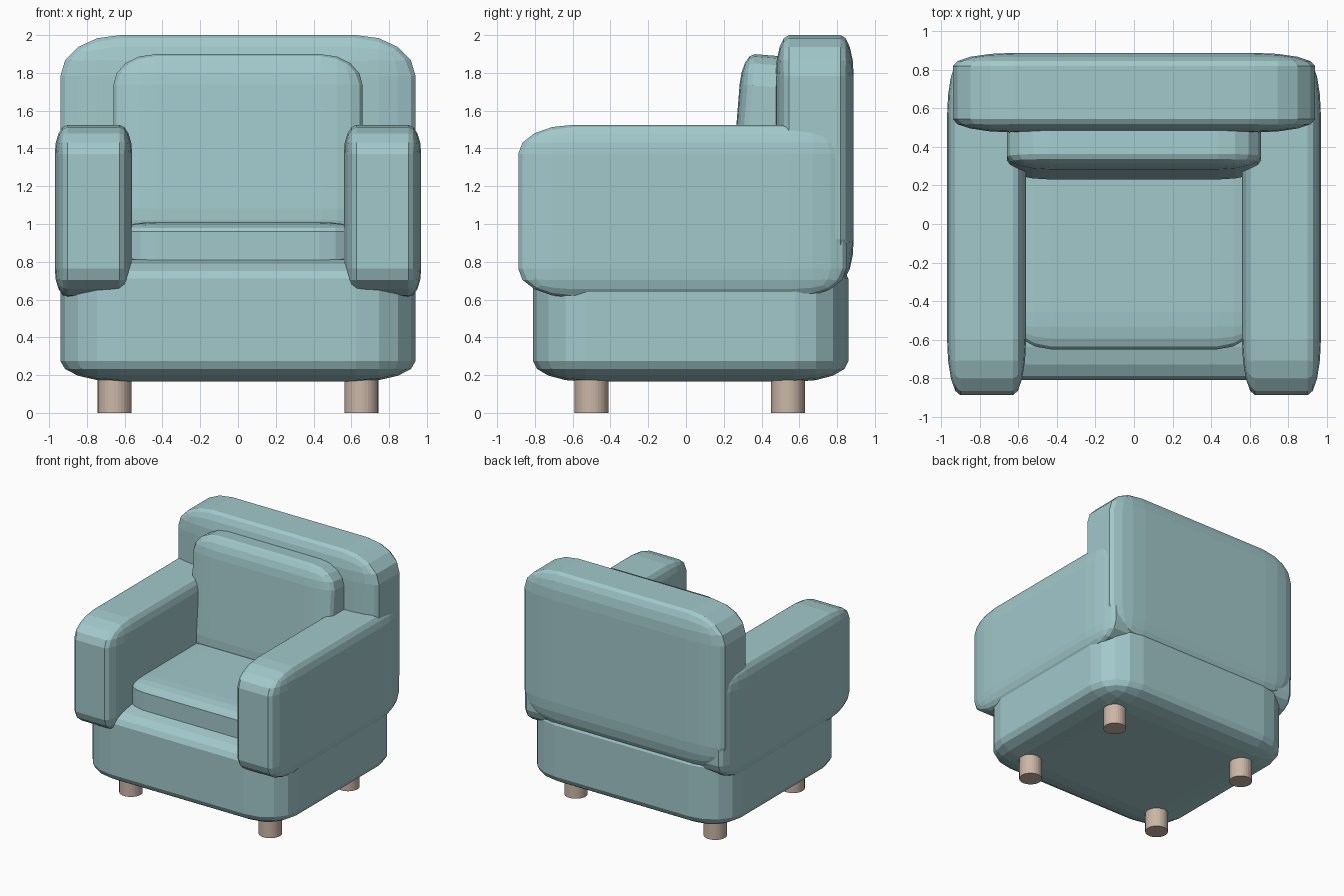
import bpy, bmesh
from mathutils import Matrix, Vector

if "Cube" in bpy.data.objects:
    bpy.data.objects.remove(bpy.data.objects["Cube"])


def material(name, color):
    m = bpy.data.materials.new(name)
    m.diffuse_color = color
    m.use_nodes = True
    m.node_tree.nodes["Principled BSDF"].inputs["Base Color"].default_value = m.diffuse_color
    return m


fabric = material("teal_fabric", (0.36, 0.58, 0.60, 1))
wood = material("wood", (0.60, 0.47, 0.39, 1))


def finish(name, bm, mat):
    bmesh.ops.recalc_face_normals(bm, faces=bm.faces)
    me = bpy.data.meshes.new(name)
    bm.to_mesh(me)
    bm.free()
    me.materials.append(mat)
    ob = bpy.data.objects.new(name, me)
    bpy.context.collection.objects.link(ob)
    return ob


def padded_block(name, x, y, z, tilt=0.0):
    """Bevelled cube stretched to the given (min, max) ranges, so its rounding stretches too."""
    bm = bmesh.new()
    bmesh.ops.create_cube(bm, size=2)
    bmesh.ops.bevel(bm, geom=bm.edges[:], offset=0.335, segments=4,
                    profile=0.5, affect='EDGES', clamp_overlap=True)
    half = Vector([(r[1] - r[0]) / 2 for r in (x, y, z)])
    bmesh.ops.scale(bm, vec=half, verts=bm.verts)
    ob = finish(name, bm, fabric)
    ob.location = [(r[0] + r[1]) / 2 for r in (x, y, z)]
    ob.rotation_euler.x = tilt
    return ob


# Upholstered body
padded_block("base", (-0.94, 0.94), (-0.81, 0.86), (0.165, 0.82))
padded_block("backrest", (-0.94, 0.94), (0.475, 0.888), (0.70, 2.0))
padded_block("left_arm", (-0.97, -0.56), (-0.888, 0.85), (0.61, 1.525))
padded_block("right_arm", (0.56, 0.97), (-0.888, 0.85), (0.61, 1.525))

# Loose cushions
padded_block("seat_cushion", (-0.65, 0.65), (-0.65, 0.50), (0.71, 1.01))
padded_block("back_cushion", (-0.66, 0.66), (0.257, 0.657), (0.90, 1.89), tilt=-0.08)

# Round wooden legs
for side, sx in (("left", -1), ("right", 1)):
    for end, y in (("front", -0.50), ("back", 0.54)):
        bm = bmesh.new()
        bmesh.ops.create_cone(bm, cap_ends=True, segments=32, radius1=0.09,
                              radius2=0.09, depth=0.25,
                              matrix=Matrix.Translation((sx * 0.653, y, 0.125)))
        finish(f"{end}_{side}_leg", bm, wood)
